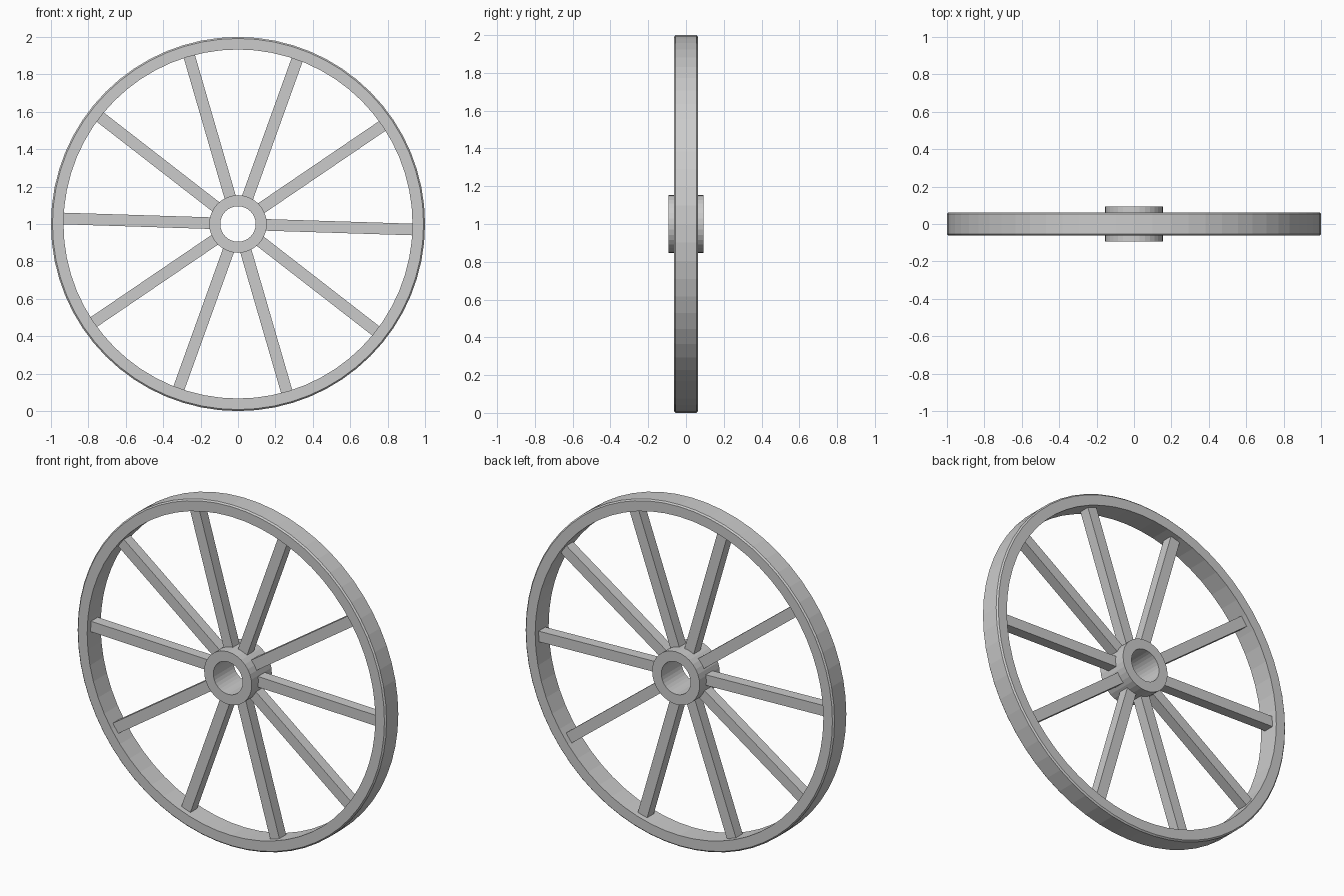
import bpy, bmesh
from math import radians, tau
from mathutils import Matrix, Vector

cube = bpy.data.objects.get("Cube")
if cube:
    bpy.data.objects.remove(cube, do_unlink=True)

grey = bpy.data.materials.new("plain grey")
grey.use_nodes = True
colour = (0.6, 0.6, 0.6, 1)
grey.diffuse_color = colour
grey.node_tree.nodes["Principled BSDF"].inputs["Base Color"].default_value = colour

CENTRE = Vector((0, 0, 1))


def add_object(name, bm):
    bmesh.ops.recalc_face_normals(bm, faces=bm.faces)
    mesh = bpy.data.meshes.new(name)
    bm.to_mesh(mesh)
    bm.free()
    mesh.materials.append(grey)
    obj = bpy.data.objects.new(name, mesh)
    obj.location = CENTRE
    bpy.context.collection.objects.link(obj)
    return obj


def lathe_ring(name, profile, segments):
    """Turn a closed (radius, y) profile around the axle."""
    bm = bmesh.new()
    rings = []
    for i in range(segments):
        turn = Matrix.Rotation(tau * i / segments, 3, 'Y')
        rings.append([bm.verts.new(turn @ Vector((r, y, 0))) for r, y in profile])
    n = len(profile)
    for i, ring in enumerate(rings):
        after = rings[(i + 1) % segments]
        for j in range(n):
            k = (j + 1) % n
            bm.faces.new((ring[j], ring[k], after[k], after[j]))
    return add_object(name, bm)


# Rim with a small chamfer on its outer edges
half, chamfer = 0.0625, 0.008
lathe_ring("rim", [(0.933, -half), (1 - chamfer, -half), (1, chamfer - half),
                   (1, half - chamfer), (1 - chamfer, half), (0.933, half)], 64)

# Hub with an open axle hole
lathe_ring("hub", [(0.095, -0.093), (0.154, -0.093),
                   (0.154, 0.093), (0.095, 0.093)], 32)

# Ten square spokes running from hub to rim
inner, outer, width = 0.14, 0.938, 0.062
for i in range(10):
    bm = bmesh.new()
    bmesh.ops.create_cube(bm, size=1)
    bmesh.ops.scale(bm, verts=bm.verts, vec=(outer - inner, width, width))
    bmesh.ops.translate(bm, verts=bm.verts, vec=((inner + outer) / 2, 0, 0))
    bmesh.ops.rotate(bm, verts=bm.verts,
                     matrix=Matrix.Rotation(radians(1.8 + 36 * i), 3, 'Y'))
    add_object(f"spoke_{i + 1}", bm)
